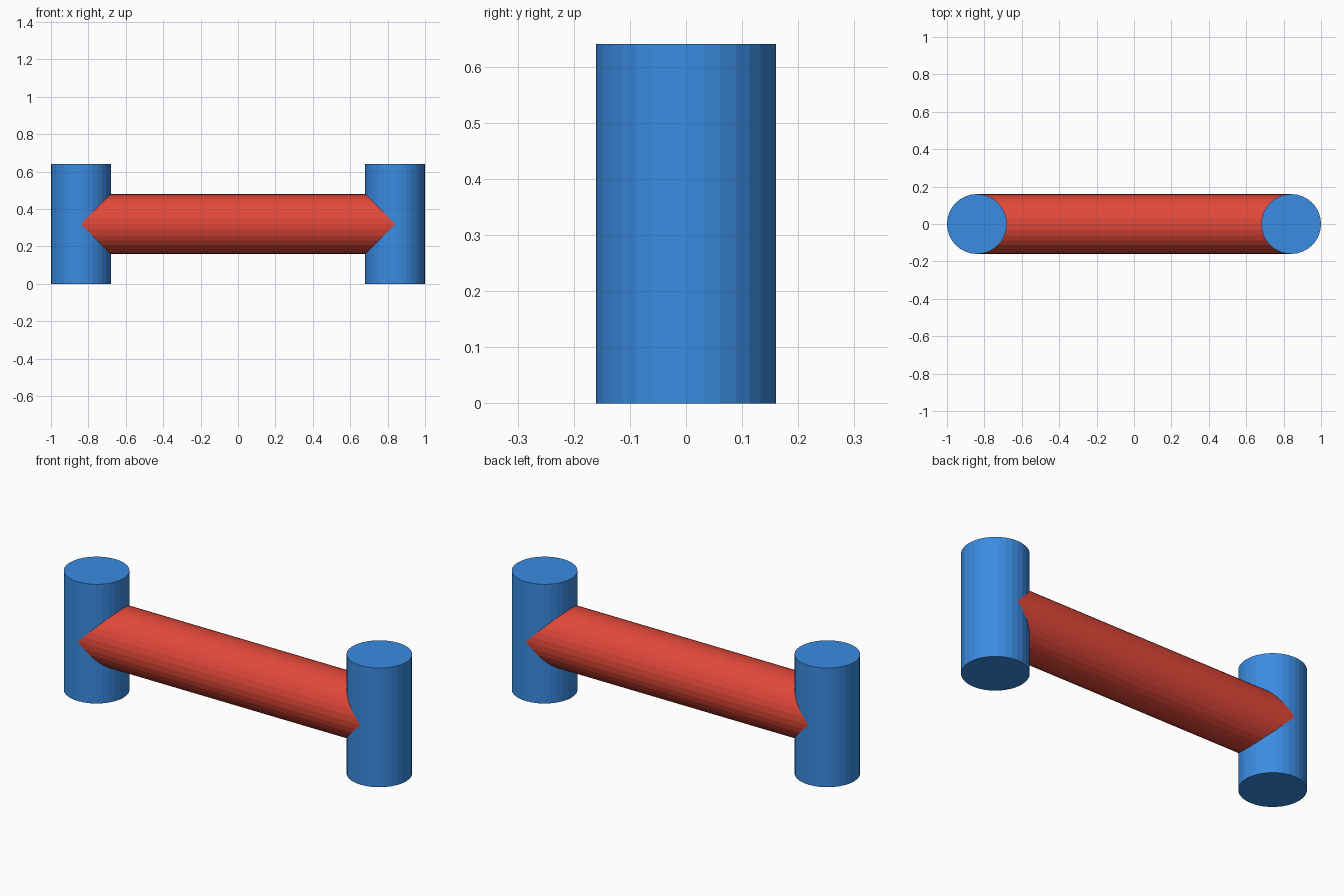
import bpy
import math

cube = bpy.data.objects.get("Cube")
if cube:
    bpy.data.objects.remove(cube, do_unlink=True)

RADIUS = 0.16
HEIGHT = 0.64
SPAN = 0.84  # post centre distance from the middle


def make_material(name, color):
    mat = bpy.data.materials.new(name)
    mat.use_nodes = True
    mat.diffuse_color = color
    mat.node_tree.nodes["Principled BSDF"].inputs["Base Color"].default_value = color
    return mat


def make_cylinder(name, length, location, mat, tilt=0.0):
    bpy.ops.mesh.primitive_cylinder_add(
        vertices=32, radius=RADIUS, depth=length,
        location=location, rotation=(0, tilt, 0))
    obj = bpy.context.object
    obj.name = name
    obj.data.materials.append(mat)
    return obj


blue = make_material("blue", (0.042, 0.262, 0.76, 1))
red = make_material("red", (0.76, 0.065, 0.042, 1))

# Upright end posts
for name, side in (("left_post", 1), ("right_post", -1)):
    make_cylinder(name, HEIGHT, (side * SPAN, 0, HEIGHT / 2), blue)

# Horizontal bar running between the post axes
make_cylinder("cross_bar", 2 * SPAN, (0, 0, HEIGHT / 2), red, math.pi / 2)
